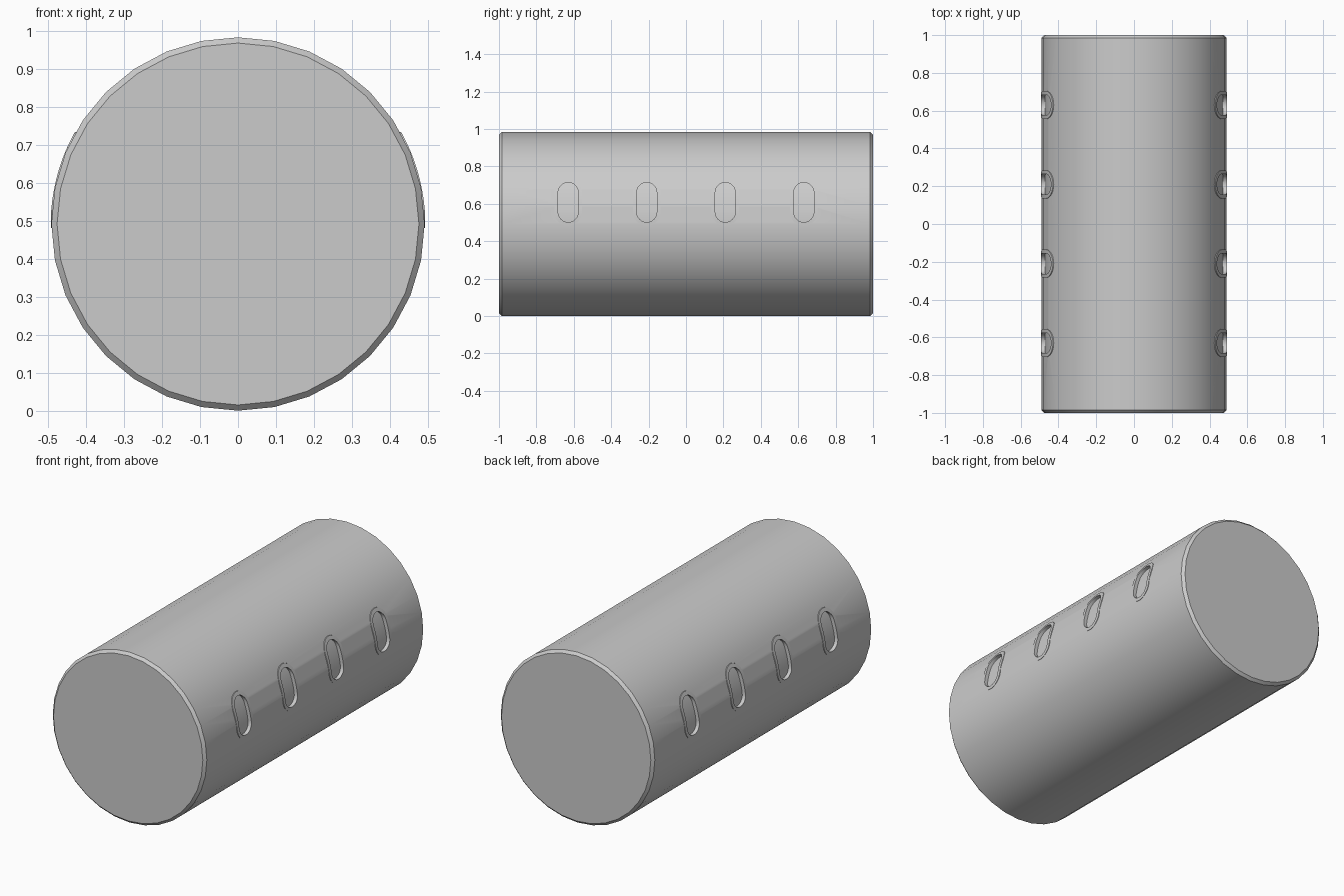
import bpy, bmesh, math
from mathutils import Matrix

cube = bpy.data.objects.get("Cube")
if cube:
    bpy.data.objects.remove(cube, do_unlink=True)

R, LENGTH, AXIS_Z = 0.491, 2.0, 0.492
FLOOR_R, FRAME_R = 0.472, 0.4925
SLOT_Z = 0.608 - AXIS_Z

grey = bpy.data.materials.new("plain_grey")
grey.use_nodes = True
grey.diffuse_color = (0.6, 0.6, 0.6, 1)
grey.node_tree.nodes["Principled BSDF"].inputs["Base Color"].default_value = (0.6, 0.6, 0.6, 1)


def make_object(name, bm):
    bmesh.ops.recalc_face_normals(bm, faces=bm.faces)
    mesh = bpy.data.meshes.new(name)
    bm.to_mesh(mesh)
    bm.free()
    mesh.materials.append(grey)
    obj = bpy.data.objects.new(name, mesh)
    bpy.context.collection.objects.link(obj)
    return obj


def smooth(obj):
    bpy.ops.object.select_all(action="DESELECT")
    obj.select_set(True)
    bpy.context.view_layer.objects.active = obj
    bpy.ops.object.shade_smooth_by_angle(angle=math.radians(30))


def stadium(half_w, half_h):
    """Upright rounded slot outline, starting at its lowest point."""
    straight = half_h - half_w
    arc = [math.radians(15 * k) for k in range(7)]
    side = [(half_w * math.sin(a), -straight - half_w * math.cos(a)) for a in arc]
    side += [(half_w, straight * t) for t in (-0.5, 0, 0.5)]
    side += [(half_w * math.cos(a), straight + half_w * math.sin(a)) for a in arc]
    side[-1] = (0, half_h)
    return side + [(-y, z) for y, z in reversed(side[1:-1])]


def wrap(bm, outline, radius, side, y0):
    """Place an outline on a cylinder of the given radius."""
    verts = []
    for y, z in outline:
        z += SLOT_Z
        x = math.sqrt(radius ** 2 - z ** 2)
        verts.append(bm.verts.new((side * x, y0 + y, AXIS_Z + z)))
    return verts


def bridge(bm, a, b):
    n = len(a)
    for i in range(n):
        j = (i + 1) % n
        bm.faces.new((a[i], a[j], b[j], b[i]))


def cap(bm, ring):
    n = len(ring)
    for i in range(n // 2):
        quad = (ring[i], ring[i + 1], ring[n - i - 1], ring[(n - i) % n])
        bm.faces.new(list(dict.fromkeys(quad)))


# Cylindrical body with chamfered ends
bm = bmesh.new()
bmesh.ops.create_cone(bm, cap_ends=True, segments=32, radius1=R, radius2=R, depth=LENGTH,
                      matrix=Matrix.Translation((0, 0, AXIS_Z)) @ Matrix.Rotation(math.pi / 2, 4, "X"))
rims = [e for e in bm.edges if abs(e.verts[0].co.y - e.verts[1].co.y) < 0.01]
bmesh.ops.bevel(bm, geom=rims, offset=0.015, segments=1, affect="EDGES")
body = make_object("body", bm)

# Slot recesses and their thin frames on both sides
cut_bm, frame_bm = bmesh.new(), bmesh.new()
inner, outer = stadium(0.054, 0.106), stadium(0.074, 0.126)
for side in (-1, 1):
    for y0 in (-0.63, -0.21, 0.21, 0.63):
        floor = wrap(cut_bm, inner, FLOOR_R, side, y0)
        mouth = wrap(cut_bm, inner, 0.55, side, y0)
        bridge(cut_bm, floor, mouth)
        cap(cut_bm, floor)
        cap(cut_bm, mouth)
        rings = [wrap(frame_bm, o, r, side, y0) for o, r in
                 ((outer, 0.485), (outer, FRAME_R), (inner, FRAME_R), (inner, 0.485))]
        for a, b in zip(rings, rings[1:] + rings[:1]):
            bridge(frame_bm, a, b)
cutter = make_object("slot_cutter", cut_bm)
cutter.hide_render = True
cutter.hide_set(True)
frames = make_object("slot_frames", frame_bm)

cut = body.modifiers.new("slots", "BOOLEAN")
cut.operation = "DIFFERENCE"
cut.solver = "EXACT"
cut.object = cutter

# Bake the cut, then remove the helper
baked = bpy.data.meshes.new_from_object(body.evaluated_get(bpy.context.evaluated_depsgraph_get()))
body.modifiers.clear()
body.data = baked
bpy.data.objects.remove(cutter, do_unlink=True)
smooth(body)
smooth(frames)
